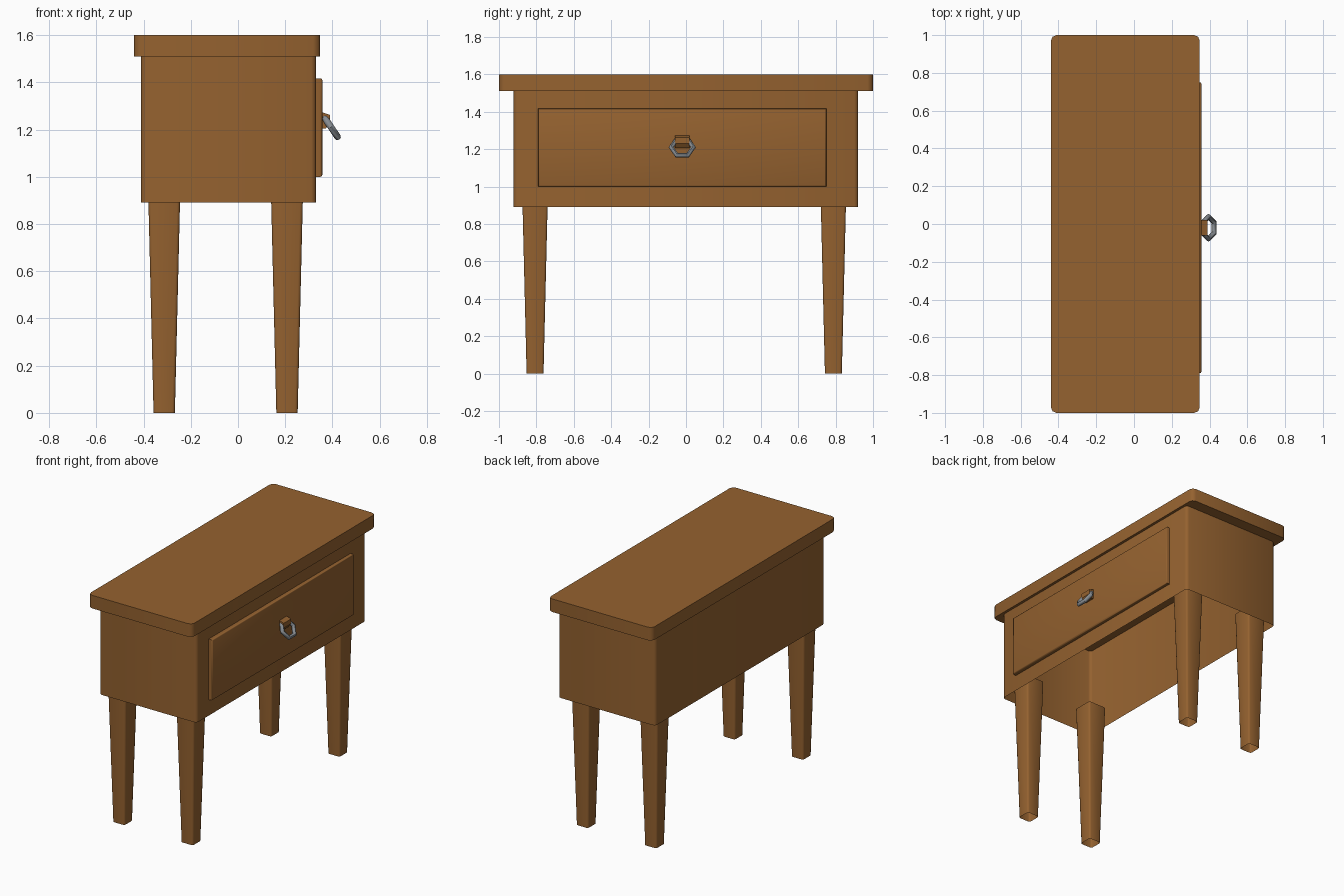
import bpy, bmesh, math
from mathutils import Matrix, Vector

if "Cube" in bpy.data.objects:
    bpy.data.objects.remove(bpy.data.objects["Cube"])


def material(name, rgb):
    m = bpy.data.materials.new(name)
    m.diffuse_color = (*rgb, 1)
    m.use_nodes = True
    m.node_tree.nodes["Principled BSDF"].inputs["Base Color"].default_value = m.diffuse_color
    return m


WOOD = material("warm_wood", (0.30, 0.122, 0.029))
STEEL = material("grey_steel", (0.24, 0.26, 0.28))


def finish(bm, name, mat, angle=50):
    bmesh.ops.recalc_face_normals(bm, faces=bm.faces)
    me = bpy.data.meshes.new(name)
    bm.to_mesh(me)
    bm.free()
    me.materials.append(mat)
    ob = bpy.data.objects.new(name, me)
    bpy.context.collection.objects.link(ob)
    bpy.ops.object.select_all(action='DESELECT')
    ob.select_set(True)
    bpy.context.view_layer.objects.active = ob
    bpy.ops.object.shade_smooth_by_angle(angle=math.radians(angle))
    return ob


def box(name, x, y, z, bevel=0.0, edges="vertical", taper=1.0, open_ends="", mat=WOOD):
    """Box between ranges; taper shrinks the bottom, open_ends drops b(ottom)/t(op)."""
    bm = bmesh.new()
    bmesh.ops.create_cube(bm, size=1)
    c = Vector((sum(x) / 2, sum(y) / 2, sum(z) / 2))
    for v in bm.verts:
        k = taper if v.co.z < 0 else 1.0
        v.co = c + Vector((v.co.x * (x[1] - x[0]) * k, v.co.y * (y[1] - y[0]) * k,
                           v.co.z * (z[1] - z[0])))
    if bevel:
        if edges == "vertical":
            es = [e for e in bm.edges if abs(e.verts[0].co.z - e.verts[1].co.z) > 0.01]
        else:
            es = [e for e in bm.edges if all(v.co.x > c.x for v in e.verts)]
        bmesh.ops.bevel(bm, geom=es, offset=bevel, segments=2, profile=0.5, affect='EDGES')
    bm.normal_update()
    drop = [f for f in bm.faces if ("b" in open_ends and f.normal.z < -0.9)
            or ("t" in open_ends and f.normal.z > 0.9)]
    bmesh.ops.delete(bm, geom=drop, context='FACES')
    return finish(bm, name, mat)


# Table top and open-bottomed case
box("table_top", (-0.44, 0.348), (-1, 1), (1.51, 1.6), bevel=0.03)
box("case", (-0.41, 0.33), (-0.922, 0.92), (0.89, 1.51), bevel=0.02, open_ends="bt")

# Four tapered legs, hollow at the feet
for xn, cx in (("back", -0.3125), ("front", 0.2075)):
    for yn, cy in (("left", -0.807), ("right", 0.788)):
        h = 0.0695
        box(f"{xn}_{yn}_leg", (cx - h, cx + h), (cy - h, cy + h), (0, 1.0),
            bevel=0.012, taper=0.65, open_ends="b")

# Drawer front
box("drawer_front", (0.32, 0.357), (-0.79, 0.75), (1.0, 1.417), bevel=0.008, edges="front")

# Handle mount: small slanted block
bm = bmesh.new()
prof = [(0.35, 1.205), (0.35, 1.275), (0.39, 1.262), (0.39, 1.23), (0.372, 1.205)]
f = bm.faces.new([bm.verts.new((px, -0.06, pz)) for px, pz in prof])
r = bmesh.ops.extrude_face_region(bm, geom=[f])
bmesh.ops.translate(bm, vec=(0, 0.08, 0),
                    verts=[g for g in r["geom"] if isinstance(g, bmesh.types.BMVert)])
finish(bm, "handle_mount", WOOD, 30)

# Six-sided handle ring, hanging at a tilt
bm = bmesh.new()
N, M, R, T = 6, 8, 0.059, 0.014
tilt = Matrix.Translation((0.394, -0.02, 1.21)) @ Matrix.Rotation(math.radians(56), 4, 'Y')
rings = []
for i in range(N):
    a = math.pi / 2 + 2 * math.pi * i / N
    ring = []
    for j in range(M):
        b = 2 * math.pi * j / M
        d = R + T * math.cos(b)
        ring.append(bm.verts.new(tilt @ Vector((d * math.cos(a), d * math.sin(a), T * math.sin(b)))))
    rings.append(ring)
for i in range(N):
    for j in range(M):
        p, q = rings[i], rings[(i + 1) % N]
        bm.faces.new((p[j], q[j], q[(j + 1) % M], p[(j + 1) % M]))
finish(bm, "handle_ring", STEEL, 50)
